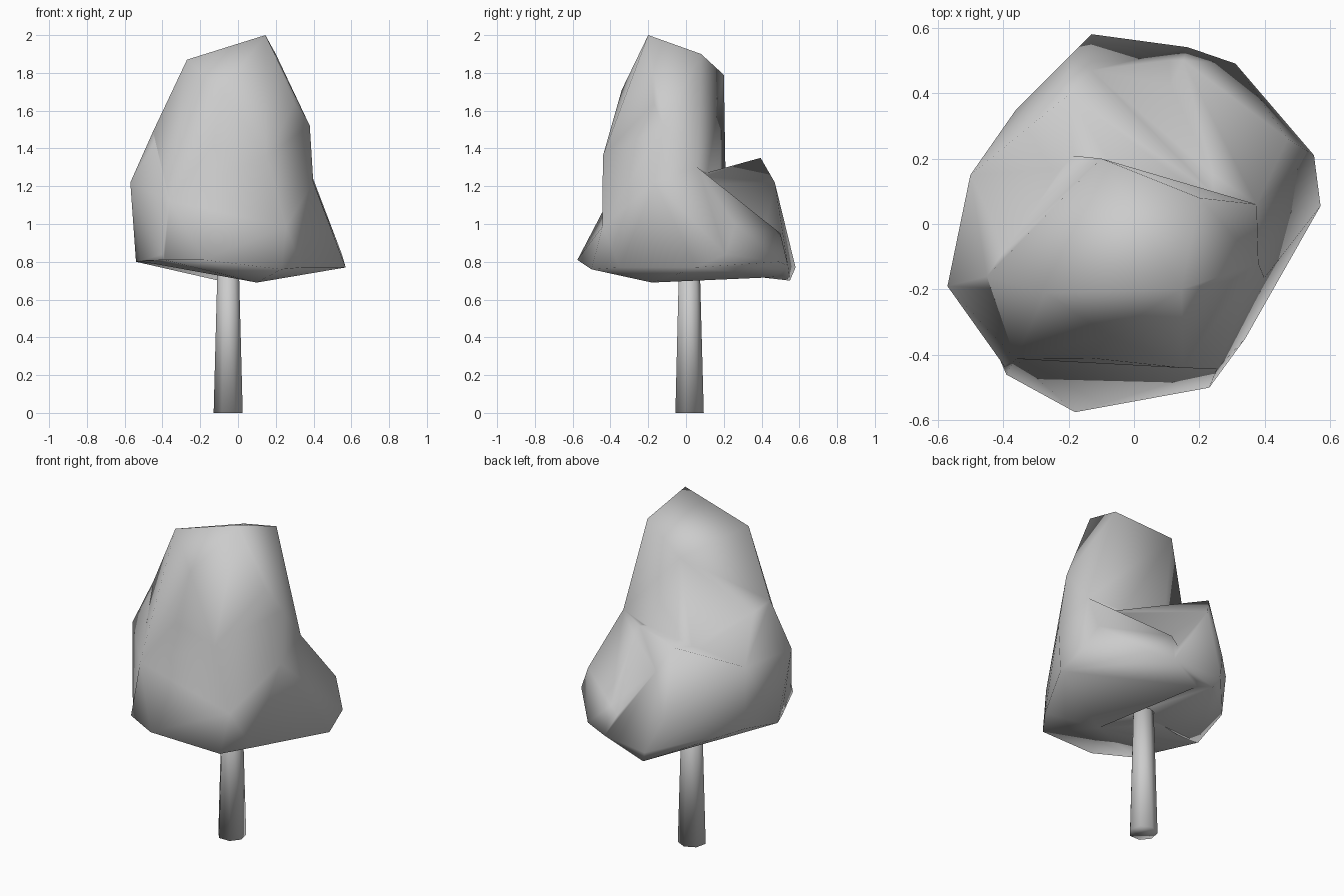
import bpy, bmesh, math

if "Cube" in bpy.data.objects:
    bpy.data.objects.remove(bpy.data.objects["Cube"])


def hull(name, pts):
    """Convex clump through a few corner points."""
    bm = bmesh.new()
    for p in pts:
        bm.verts.new(p)
    res = bmesh.ops.convex_hull(bm, input=bm.verts[:])
    junk = {g for g in res["geom_interior"] + res["geom_unused"]
            if isinstance(g, bmesh.types.BMVert) and g.is_valid}
    if junk:
        bmesh.ops.delete(bm, geom=list(junk), context='VERTS')
    bmesh.ops.recalc_face_normals(bm, faces=bm.faces[:])
    me = bpy.data.meshes.new(name)
    bm.to_mesh(me)
    bm.free()
    ob = bpy.data.objects.new(name, me)
    bpy.context.collection.objects.link(ob)
    return ob


def smooth(ob, deg):
    bpy.ops.object.select_all(action='DESELECT')
    ob.select_set(True)
    bpy.context.view_layer.objects.active = ob
    bpy.ops.object.shade_smooth_by_angle(angle=math.radians(deg))


# tall main crown
crown = hull("foliage", [
    (.145, -.2, 2), (.2, .08, 1.9), (-.1, .2, 1.79), (-.2, .21, 1.2),
    (-.27, -.21, 1.87), (-.08, -.34, 1.71), (.3, -.17, 1.64), (.38, -.12, 1.52),
    (-.45, -.16, 1.5), (-.13, -.41, 1.42), (.15, -.44, 1.36), (.4, -.17, 1.25),
    (-.45, -.1, 1.1), (.375, .06, 1.3), (-.36, -.42, 1.13), (.25, -.45, 1.0),
    (.38, -.1, .84), (-.45, -.1, .85), (-.36, -.4, .85), (.2, -.42, .82),
    (-.1, .15, .82)])

# left shoulder
left = hull("left_clump", [
    (-.45, -.16, 1.49), (-.57, -.19, 1.22), (-.5, .15, 1.22), (-.2, .19, 1.25),
    (-.36, -.415, 1.12), (-.54, -.12, .8), (-.385, -.45, .815),
    (-.48, .15, .85), (0, 0, .8), (0, -.3, 1.1)])

# front skirt
front = hull("front_skirt", [
    (-.36, -.42, 1.13), (.25, -.45, 1.0), (-.18, -.575, .81), (.23, -.5, .76),
    (-.39, -.46, .81), (.1, -.18, .69), (-.53, -.14, .805), (.34, -.35, .77),
    (-.1, -.2, 1.1), (-.05, 0, .77)])

# back left clump with the raised ridge
back = hull("back_clump", [
    (-.2, .395, 1.35), (-.5, .15, 1.22), (-.13, .47, 1.22), (-.05, .15, 1.28),
    (-.13, .58, .77), (-.1, .55, .7), (.165, .54, .78), (.25, .1, 1.27),
    (-.36, .35, .95), (-.5, .15, .85), (-.54, -.1, .8), (-.2, .51, .95),
    (0, -.02, .765)])

# right skirt flaring outwards
right = hull("right_skirt", [
    (.375, .06, 1.3), (.15, .5, .95), (.47, .26, 1.0), (.55, .21, .84),
    (.57, .055, .77), (.31, .49, .8), (.165, .545, .76), (.4, -.17, 1.22),
    (.34, -.35, .77), (.25, -.45, .98), (.23, -.495, .765),
    (.1, -.18, .69), (-.06, .5, .72), (-.05, .1, 1.2)])

# join the clumps into one crown
for part in (left, front, back, right):
    mod = crown.modifiers.new("join", 'BOOLEAN')
    mod.operation = 'UNION'
    mod.solver = 'EXACT'
    mod.object = part
    bpy.context.view_layer.objects.active = crown
    bpy.ops.object.modifier_apply(modifier=mod.name)
    bpy.data.objects.remove(part, do_unlink=True)

# merge slivers left by the joins
bm = bmesh.new()
bm.from_mesh(crown.data)
bmesh.ops.triangulate(bm, faces=bm.faces[:])
bmesh.ops.remove_doubles(bm, verts=bm.verts[:], dist=.03)
bmesh.ops.recalc_face_normals(bm, faces=bm.faces[:])
bm.to_mesh(crown.data)
bm.free()
smooth(crown, 110)

# tapered trunk
bpy.ops.mesh.primitive_cone_add(vertices=7, radius1=.079, radius2=.056,
                                depth=.85, location=(-.052, .015, .425))
trunk = bpy.context.object
trunk.name = "trunk"
smooth(trunk, 110)
